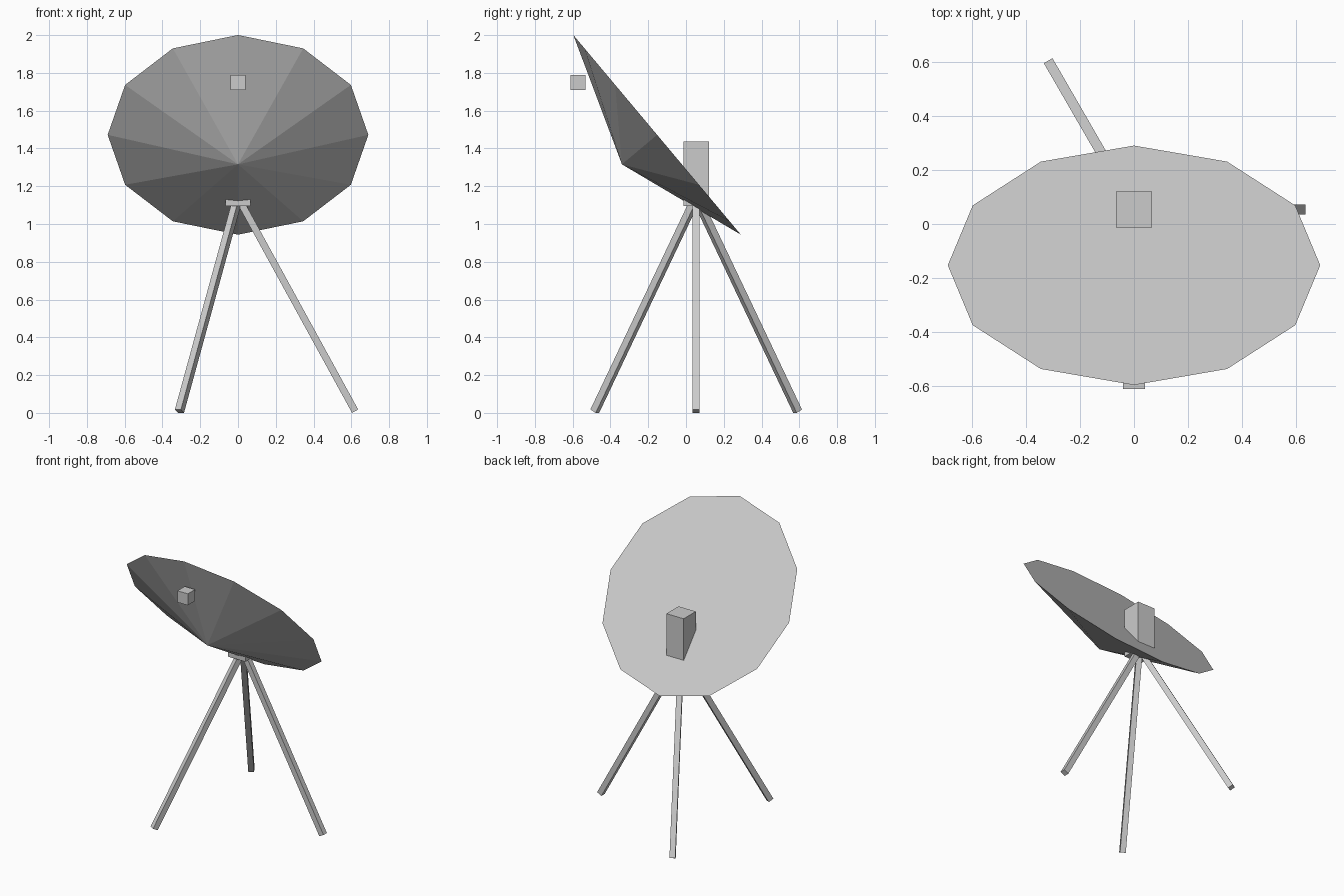
import bpy
from math import cos, sin, radians
from mathutils import Matrix, Vector

if "Cube" in bpy.data.objects:
    bpy.data.objects.remove(bpy.data.objects["Cube"], do_unlink=True)

grey = bpy.data.materials.new("light grey metal")
grey.use_nodes = True
colour = (0.6, 0.6, 0.6, 1)
grey.diffuse_color = colour
grey.node_tree.nodes["Principled BSDF"].inputs["Base Color"].default_value = colour


def finish(name):
    obj = bpy.context.object
    obj.name = obj.data.name = name
    obj.data.materials.append(grey)
    return obj


def box(name, centre, size):
    bpy.ops.mesh.primitive_cube_add(size=1, location=centre)
    obj = finish(name)
    obj.data.transform(Matrix.Diagonal((*size, 1)))
    return obj


# Dish: a shallow twelve-sided cone, flat side turned up and back
HEIGHT, TILT = 0.243, radians(130)
axis = Vector((0, -sin(TILT), cos(TILT)))
rim_centre = Vector((0, -0.153, 1.472))
bpy.ops.mesh.primitive_cone_add(vertices=12, radius1=0.69, radius2=0, depth=HEIGHT,
                                location=rim_centre + axis * HEIGHT / 2,
                                rotation=(TILT, 0, 0))
finish("dish")

# Small receiver floating before the dish, and the mount box behind it
box("receiver", (0, -0.571, 1.75), (0.08, 0.08, 0.08))
box("mount_box", (0, 0.054, 1.265), (0.134, 0.134, 0.342))

# Tripod: three square legs meeting under the mount box
hub = Vector((0, 0.054, 1.14))
for i, name in enumerate(("left_leg", "back_right_leg", "front_right_leg")):
    angle = radians(120 * i)
    foot = Vector((0.62 * cos(angle), hub.y + 0.62 * sin(angle), 0.009))
    run = hub - foot
    leg = box(name, (hub + foot) / 2, (0.037, 0.037, run.length))
    side = Vector((-sin(angle), cos(angle), 0))
    up = run.normalized()
    turn = Matrix((side.cross(up), side, up)).transposed()
    leg.rotation_euler = turn.to_euler()
